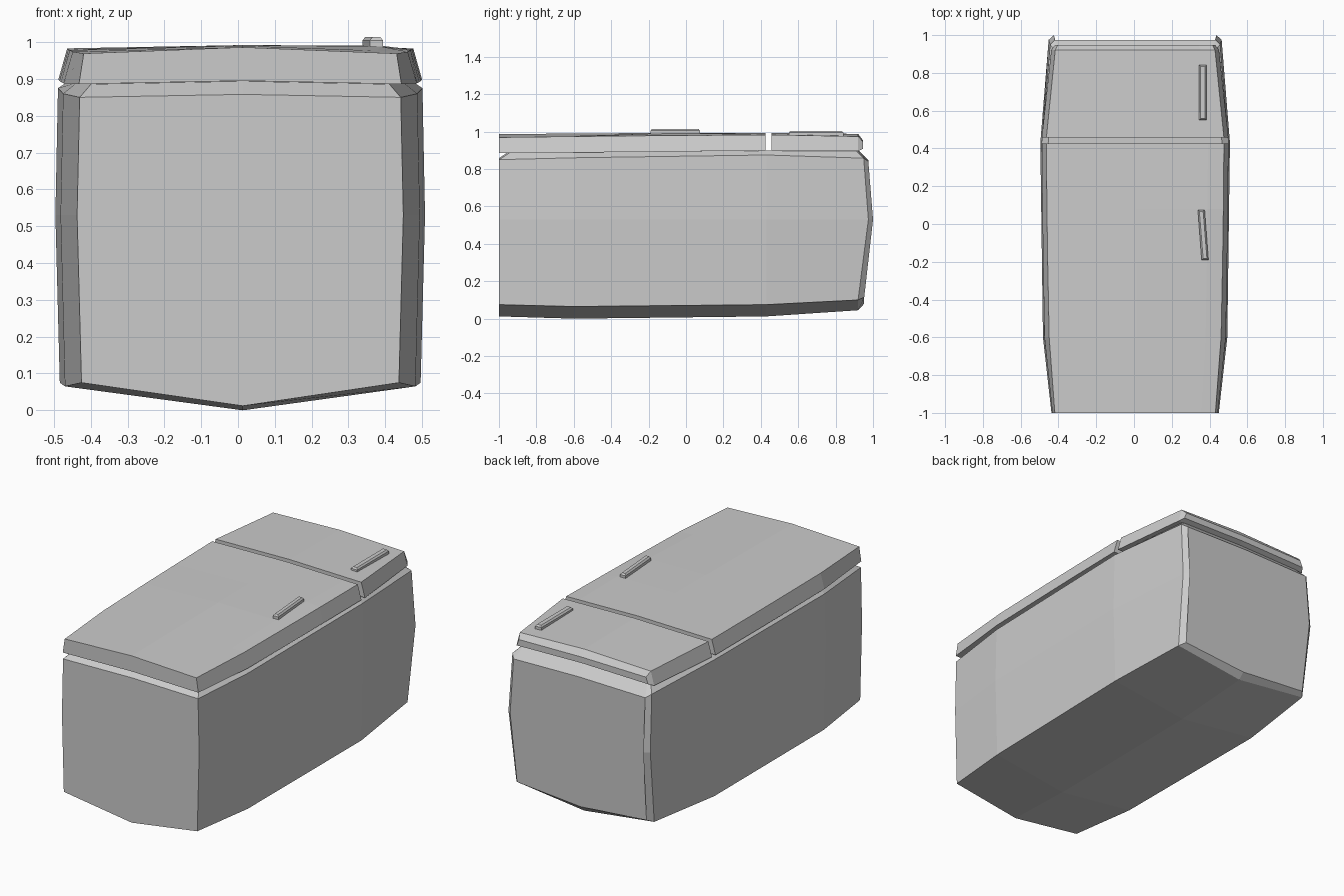
import bpy, bmesh
from mathutils import Vector, Matrix

if "Cube" in bpy.data.objects:
    bpy.data.objects.remove(bpy.data.objects["Cube"])

CX = 0.006  # slight sideways lean of the hand-made shape


def loft(name, rings):
    """Skin a list of closed rings and cap both ends."""
    bm = bmesh.new()
    vs = [[bm.verts.new(p) for p in r] for r in rings]
    n = len(rings[0])
    for a, b in zip(vs, vs[1:]):
        for i in range(n):
            j = (i + 1) % n
            bm.faces.new((a[i], a[j], b[j], b[i]))
    bm.faces.new(vs[0])
    bm.faces.new(vs[-1])
    bmesh.ops.recalc_face_normals(bm, faces=bm.faces)
    me = bpy.data.meshes.new(name)
    bm.to_mesh(me)
    bm.free()
    ob = bpy.data.objects.new(name, me)
    bpy.context.collection.objects.link(ob)
    return ob


def mirrored(bottom, side, top):
    """Closed ring: bottom centre, right side going up, top centre, left side."""
    right = [(CX + x, y, z) for x, y, z in side]
    left = [(CX - x, y, z) for x, y, z in reversed(side)]
    return [(0.013, *bottom)] + right + [(0.013, *top)] + left


# Cabinet: bulging cross-sections along y
def section(y, w, keel, low, high):
    return mirrored((y, keel), [(w - .012, y, low), (w, y, .53), (w - .007, y, high)],
                    (y, high + .008))


cabinet = [
    section(-1, .443, .012, .075, .85),
    section(-.6, .488, .0, .065, .86),
    section(.43, .502, .012, .075, .875),
    mirrored((.92, .045), [(.445, .92, .10), (.458, .975, .53), (.45, .95, .858)], (.95, .866)),
    mirrored((.953, .08), [(.418, .953, .115), (.43, 1.0, .53), (.425, .975, .84)], (.975, .848)),
]
loft("cabinet", cabinet)

# Sloped rim between cabinet and doors
outer = [(.436, -1, .85), (.481, -.6, .86), (.495, .43, .875), (.45, .95, .858), (.425, .975, .84)]
inner = [(.405, -.945, .886), (.445, -.6, .889), (.46, .43, .898), (.415, .91, .896), (.40, .92, .896)]


def plan(side):
    return mirrored((side[0][1], side[0][2] + .008), side, (side[-1][1], side[-1][2] + .008))


loft("cabinet_rim", [plan(outer), plan(inner)])


# Doors: (y, bottom half width, top half width, bottom z, top edge z, centre z, shoulder lift)
def door(name, stations):
    rings = []
    for y, wb, wt, zb, zt, zc, lift in stations:
        s = wt * .82
        zs = zc + (zt - zc) * .82
        rings.append([
            (.013, y, zb + .009), (CX + wb, y, zb), (CX + wt, y, zt),
            (CX + s, y, zs + lift), (.013, y, zc),
            (CX - wt, y, zt), (CX - wb, y, zb)])
    return loft(name, rings)


door("main_door", [
    (-1, .438, .425, .886, .969, .986, 0),
    (-.6, .48, .455, .888, .974, .99, 0),
    (-.2, .487, .463, .892, .978, .992, .008),
    (.08, .491, .467, .895, .98, .992, .008),
    (.425, .494, .47, .898, .983, .992, 0),
])
door("freezer_door", [
    (.457, .494, .47, .898, .983, .992, 0),
    (.92, .444, .423, .895, .974, .988, 0),
    (.947, .425, .41, .908, .946, .952, 0),
])


# Handles: low bars with a chamfered top
def handle(name, a, b, width, z0, z1):
    a, b = Vector(a), Vector(b)
    rings = []
    for z, k in ((z0, 0), (z1 - .009, 0), (z1, .008)):
        w = width / 2 - k
        rings.append([(a.x - w, a.y + k, z), (a.x + w, a.y + k, z),
                      (b.x + w, b.y - k, z), (b.x - w, b.y - k, z)])
    return loft(name, rings)


handle("main_handle", (.376, -.19), (.356, .075), .036, .98, 1.014)
handle("freezer_handle", (.365, .55), (.365, .842), .04, .97, 1.003)
